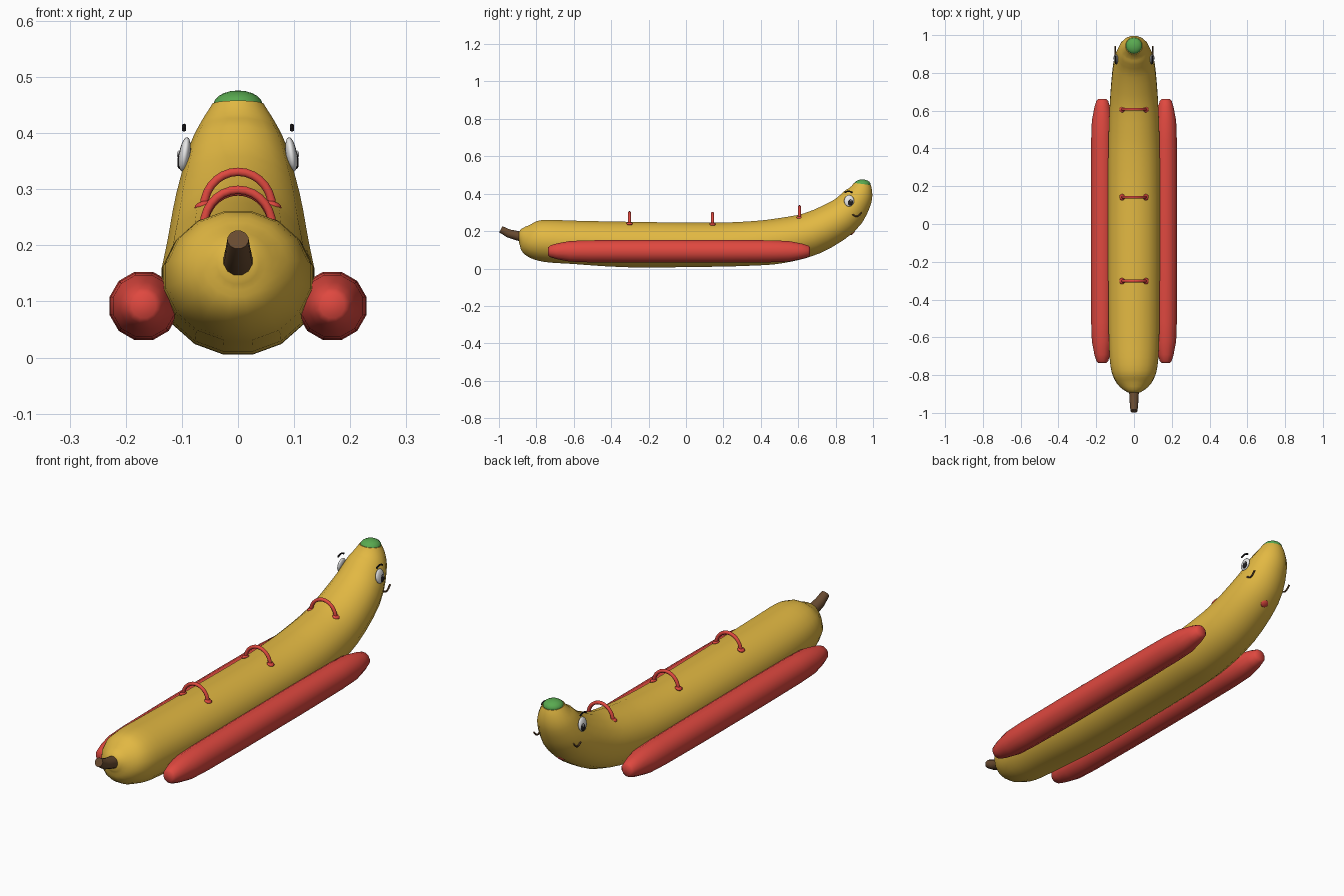
import bpy, bmesh, math
from mathutils import Vector, Matrix

if "Cube" in bpy.data.objects:
    bpy.data.objects.remove(bpy.data.objects["Cube"])


def material(name, rgb):
    m = bpy.data.materials.new(name)
    m.diffuse_color = (*rgb, 1)
    m.use_nodes = True
    m.node_tree.nodes["Principled BSDF"].inputs["Base Color"].default_value = m.diffuse_color
    return m


YELLOW = material("banana yellow", (0.76, 0.48, 0.055))
RED = material("red", (0.74, 0.065, 0.05))
GREEN = material("green", (0.10, 0.40, 0.08))
BROWN = material("stem brown", (0.14, 0.07, 0.03))
WHITE = material("eye white", (0.85, 0.85, 0.85))
BLACK = material("black", (0.015, 0.013, 0.015))


def finish(bm, name, mat, angle=50):
    bmesh.ops.recalc_face_normals(bm, faces=bm.faces)
    me = bpy.data.meshes.new(name)
    bm.to_mesh(me)
    bm.free()
    me.materials.append(mat)
    ob = bpy.data.objects.new(name, me)
    bpy.context.collection.objects.link(ob)
    bpy.ops.object.select_all(action='DESELECT')
    ob.select_set(True)
    bpy.context.view_layer.objects.active = ob
    bpy.ops.object.shade_smooth_by_angle(angle=math.radians(angle))
    return ob


def smooth_path(rows, steps):
    """Catmull-Rom interpolation of rows of numbers."""
    out = []
    for i in range(len(rows) - 1):
        p0, p1, p2, p3 = (rows[max(0, min(len(rows) - 1, i + k))] for k in (-1, 0, 1, 2))
        for s in range(steps):
            t = s / steps
            out.append([0.5 * (2 * b + (c - a) * t + (2 * a - 5 * b + 4 * c - d) * t * t
                               + (3 * b - a - 3 * c + d) * t ** 3)
                        for a, b, c, d in zip(p0, p1, p2, p3)])
    return out + [list(rows[-1])]


def sweep(name, path, radii, sides, mat, normal=(1, 0, 0), angle=50):
    """Skin rings along a planar path; radii are (along normal, in plane)."""
    n = Vector(normal)
    path = [Vector(p) for p in path]
    bm = bmesh.new()
    rings = []
    for i, p in enumerate(path):
        t = (path[min(i + 1, len(path) - 1)] - path[max(i - 1, 0)]).normalized()
        b = n.cross(t)
        ra, rb = radii[i]
        ring = []
        for k in range(sides):
            a = 2 * math.pi * (k + 0.5) / sides
            ring.append(bm.verts.new(p + n * (ra * math.cos(a)) + b * (rb * math.sin(a))))
        rings.append(ring)
    for r0, r1 in zip(rings, rings[1:]):
        for k in range(sides):
            j = (k + 1) % sides
            bm.faces.new((r0[k], r0[j], r1[j], r1[k]))
    bm.faces.new(rings[0])
    bm.faces.new(rings[-1])
    return finish(bm, name, mat, angle)


def ellipsoid(name, loc, size, mat, rot=None, seg=16, rings=10):
    bm = bmesh.new()
    bmesh.ops.create_uvsphere(bm, u_segments=seg, v_segments=rings, radius=1)
    m = Matrix.Translation(loc) @ (rot or Matrix()) @ Matrix.Diagonal((*size, 1))
    bmesh.ops.transform(bm, matrix=m, verts=bm.verts)
    return finish(bm, name, mat, 80)


# Body: y, z, half width, half height
body = smooth_path([
    (-0.893, 0.168, 0.030, 0.030), (-0.872, 0.166, 0.062, 0.060),
    (-0.825, 0.154, 0.103, 0.097), (-0.75, 0.148, 0.127, 0.115),
    (-0.6, 0.140, 0.136, 0.118), (-0.3, 0.128, 0.139, 0.124),
    (0.13, 0.127, 0.139, 0.120), (0.35, 0.134, 0.139, 0.121),
    (0.5, 0.148, 0.136, 0.123), (0.673, 0.188, 0.128, 0.117),
    (0.837, 0.277, 0.112, 0.104), (0.913, 0.368, 0.088, 0.083),
    (0.936, 0.415, 0.068, 0.064), (0.943, 0.452, 0.046, 0.046)], 3)
sweep("banana_body", [(0, r[0], r[1]) for r in body], [r[2:] for r in body], 16, YELLOW)

# Green tip
ellipsoid("green_tip", (0, 0.943, 0.450), (0.044, 0.044, 0.026), GREEN)

# Stem
sweep("stem", [(0, -0.86, 0.165), (0, -0.90, 0.175), (0, -0.95, 0.188), (0, -0.99, 0.210)],
      [(0.028,) * 2, (0.026,) * 2, (0.023,) * 2, (0.019,) * 2], 12, BROWN)

# Side floats
half = [(0.700, 0.022), (0.690, 0.032), (0.655, 0.043), (0.585, 0.057), (0.48, 0.061), (0.2, 0.063)]
float_prof = [(-y, r) for y, r in half] + [(y, r) for y, r in reversed(half)]
for s, side in ((-1, "left"), (1, "right")):
    sweep("float_" + side, [(s * 0.168, y - 0.037, 0.092) for y, r in float_prof],
          [(r, r) for y, r in float_prof], 12, RED)

# Grab handles with oval feet
for i, (y, z) in enumerate(((-0.302, 0.243), (0.142, 0.240), (0.607, 0.275))):
    arc = [(-0.061 * math.cos(math.pi * k / 14), y, z - 0.008 + 0.064 * math.sin(math.pi * k / 14))
           for k in range(15)]
    sweep(f"handle_{i + 1}", arc, [(0.008, 0.008)] * 15, 8, RED, normal=(0, 1, 0))
    for s in (-1, 1):
        ellipsoid(f"handle_foot_{i + 1}", (s * 0.063, y, z - 0.003), (0.016, 0.017, 0.007), RED,
                  Matrix.Rotation(s * 0.35, 4, 'Y'), 10, 6)

# Face on both sides
for s, side in ((-1, "left"), (1, "right")):
    tilt = Matrix.Rotation(-s * 0.15, 4, 'Y')
    ellipsoid("eye_" + side, (s * 0.095, 0.872, 0.362), (0.010, 0.027, 0.031), WHITE, tilt)
    ellipsoid("pupil_" + side, (s * 0.102, 0.878, 0.355), (0.0055, 0.015, 0.019), BLACK, tilt)
    ellipsoid("glint_" + side, (s * 0.106, 0.882, 0.363), (0.003, 0.005, 0.006), WHITE, tilt, 8, 6)
    brow = [(s * 0.096, 0.848 + 0.042 * k / 6, 0.406 + 0.007 * math.sin(math.pi * k / 6))
            for k in range(7)]
    sweep("eyebrow_" + side, brow, [(0.004, 0.004)] * 7, 6, BLACK)
    smile = [(s * 0.099, 0.890 + 0.050 * k / 8, 0.290 + 0.010 * k / 8 - 0.016 * math.sin(math.pi * k / 8))
             for k in range(9)]
    sweep("smile_" + side, smile, [(0.004, 0.004)] * 9, 6, BROWN)

# Small red mouth under the chin
ellipsoid("mouth", (0, 0.889, 0.192), (0.020, 0.018, 0.008), RED, Matrix.Rotation(0.75, 4, 'X'))
